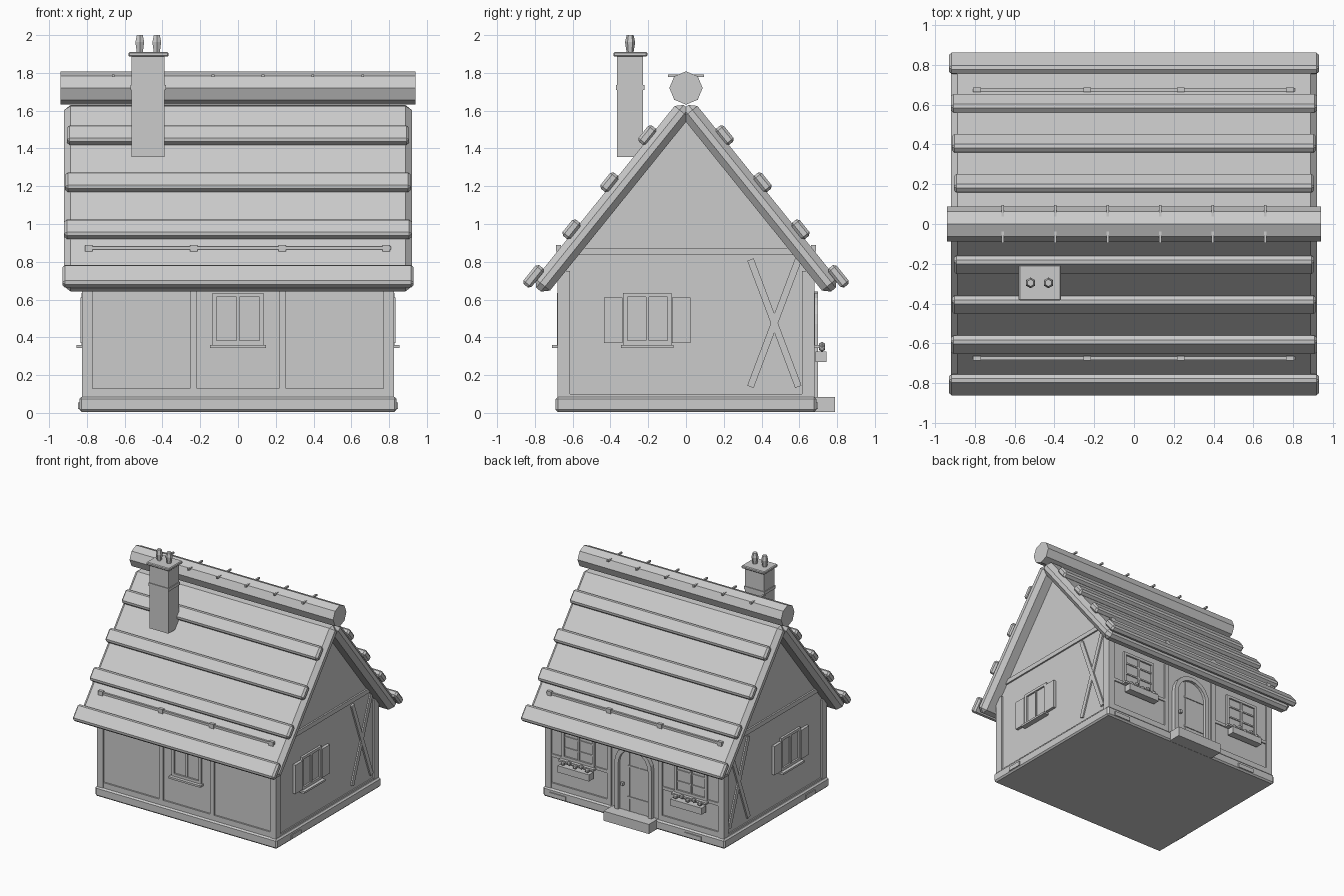
import bpy, bmesh, math
from mathutils import Matrix, Vector

cube = bpy.data.objects.get("Cube")
if cube:
    bpy.data.objects.remove(cube, do_unlink=True)

stone_grey = bpy.data.materials.new("plain_grey")
stone_grey.use_nodes = True
GREY = (0.6, 0.6, 0.6, 1)
stone_grey.diffuse_color = GREY
stone_grey.node_tree.nodes["Principled BSDF"].inputs["Base Color"].default_value = GREY
ID = Matrix.Identity(4)


def finish(name, bm, m=ID):
    bmesh.ops.transform(bm, matrix=m, verts=bm.verts)
    bmesh.ops.recalc_face_normals(bm, faces=bm.faces)
    mesh = bpy.data.meshes.new(name)
    bm.to_mesh(mesh)
    bm.free()
    mesh.materials.append(stone_grey)
    ob = bpy.data.objects.new(name, mesh)
    bpy.context.collection.objects.link(ob)
    return ob


def box(name, x, y, z, m=ID, bevel=0):
    """Box from three (low, high) ranges, optionally chamfered."""
    bm = bmesh.new()
    bmesh.ops.create_cube(bm, size=1)
    for v in bm.verts:
        v.co = Vector([(r[0] + r[1]) / 2 + c * (r[1] - r[0]) for r, c in zip((x, y, z), v.co)])
    if bevel:
        bmesh.ops.bevel(bm, geom=bm.edges[:], offset=bevel, segments=1, affect='EDGES')
    return finish(name, bm, m)


def prism(name, pts, y0, y1, m=ID):
    """Outline in x and z, extruded along y."""
    bm = bmesh.new()
    face = bm.faces.new([bm.verts.new((x, y0, z)) for x, z in pts])
    ext = bmesh.ops.extrude_face_region(bm, geom=[face])["geom"]
    verts = [g for g in ext if isinstance(g, bmesh.types.BMVert)]
    bmesh.ops.translate(bm, verts=verts, vec=(0, y1 - y0, 0))
    if not [f for f in bm.faces if all(abs(v.co.y - y0) < 1e-6 for v in f.verts)]:
        bm.faces.new([v for v in bm.verts if v not in verts])
    return finish(name, bm, m)


def cone(name, r1, r2, depth, sides, m):
    bm = bmesh.new()
    bmesh.ops.create_cone(bm, cap_ends=True, segments=sides, radius1=r1, radius2=r2, depth=depth)
    return finish(name, bm, m)


def wall_frame(angle, dist):
    """Local frame of a wall: x along it, y outward."""
    return Matrix.Rotation(math.radians(angle), 4, 'Z') @ Matrix.Translation((0, dist, 0))


def window(name, m, u, w, shutters=False, box_of_flowers=False, bars=1):
    lo, hi, t = 0.36, 0.635, 0.022
    box(name + "_glass", (u - w, u + w), (-0.01, 0.004), (lo, hi), m)
    for s in (-1, 1):
        box(name + "_jamb", tuple(sorted((u + s * w, u + s * (w - t)))), (0, 0.018), (lo, hi), m)
        if shutters:
            x = tuple(sorted((u + s * (w + 0.002), u + s * (w + 0.1))))
            box(name + "_shutter", x, (0, 0.024), (0.37, 0.61), m)
    for a, b in ((lo, lo + t), (hi - t, hi)):
        box(name + "_rail", (u - w, u + w), (0, 0.018), (a, b), m)
    box(name + "_mullion", (u - 0.008, u + 0.008), (0, 0.015), (lo, hi), m)
    for i in range(bars):
        z = lo + (hi - lo) * (i + 1) / (bars + 1)
        box(name + "_glazing_bar", (u - w, u + w), (0, 0.012), (z - 0.006, z + 0.006), m)
    box(name + "_sill", (u - w - 0.012, u + w + 0.012), (0, 0.045), (lo - 0.016, lo), m)
    if box_of_flowers:
        box(name + "_planter", (u - 0.145, u + 0.145), (0.02, 0.08), (0.27, 0.325), m)
        for i in range(5):
            bm = bmesh.new()
            bmesh.ops.create_icosphere(bm, subdivisions=1, radius=0.02)
            spot = Matrix.Translation((u + (i - 2) * 0.056, 0.055, 0.343 + 0.014 * (i % 2)))
            finish(name + "_flower", bm, m @ spot)


# Foundation, with a few proud stones, and doorstep
box("foundation", (-0.84, 0.84), (-0.69, 0.69), (0.005, 0.085), bevel=0.012)
for x in (0.7, -0.55):
    box("foundation_stone", (x - 0.075, x + 0.075), (0.68, 0.698), (0.02, 0.055))
for s in (-1, 1):
    box("foundation_stone", tuple(sorted((s * 0.83, s * 0.847))), (-0.5, -0.375), (0.02, 0.055))
box("doorstep", (-0.21, 0.21), (0.68, 0.79), (0.005, 0.085))

# House body: gabled outline extruded along the ridge
gable = [(-0.665, 0.06), (0.665, 0.06), (0.665, 0.755), (0, 1.58), (-0.665, 0.755)]
prism("house_walls", gable, -0.81, 0.81, Matrix.Rotation(math.pi / 2, 4, 'Z'))

# Corner posts
for sx in (-1, 1):
    for sy in (-1, 1):
        box("corner_post", tuple(sorted((sx * 0.77, sx * 0.825))),
            tuple(sorted((sy * 0.615, sy * 0.68))), (0.08, 0.75))

# Long walls: posts and sill beams
for name, angle in (("door_wall", 0), ("plain_wall", 180)):
    m = wall_frame(angle, 0.665)
    for s in (-1, 1):
        box(name + "_post", (s * 0.235 - 0.019, s * 0.235 + 0.019), (0, 0.013), (0.085, 0.72), m)
        x = tuple(sorted((s * 0.25, s * 0.78)))
        box(name + "_sill_beam", x, (0, 0.013), (0.085, 0.13), m)
        if angle == 0:
            box(name + "_mid_rail", x, (0, 0.01), (0.345, 0.37), m)
    if angle:
        box(name + "_sill_beam", (-0.25, 0.25), (0, 0.013), (0.085, 0.13), m)
        window("plain_wall_window", m, 0, 0.135, bars=0)
    else:
        for u in (-0.52, 0.52):
            window("door_wall_window", m, u, 0.15, box_of_flowers=True, bars=2)

# Arched door
def arch(r):
    ring = [(r * math.cos(i * math.pi / 10), 0.47 + r * math.sin(i * math.pi / 10)) for i in range(11)]
    return [(r, 0.085)] + ring + [(-r, 0.085)]


m = wall_frame(0, 0.665)
prism("door_frame", arch(0.172) + arch(0.137)[::-1], 0, 0.035, m)
prism("door_panel", arch(0.14), -0.01, 0.012, m)
for x in (-0.047, 0.047):
    box("door_plank_strip", (x - 0.004, x + 0.004), (0, 0.016), (0.085, 0.59), m)
for z in (0.2, 0.46):
    box("door_hinge", (-0.13, 0.06), (0, 0.019), (z - 0.008, z + 0.008), m)
box("door_handle", (0.095, 0.115), (0, 0.035), (0.29, 0.315), m)

# Gable walls: tie beam, crossed braces, shuttered window
for s in (-1, 1):
    m = wall_frame(-90 * s, 0.81)
    box("gable_tie_beam", (-0.665, 0.665), (0, 0.013), (0.835, 0.872), m)
    box("gable_sill_beam", (-0.62, 0.62), (0, 0.01), (0.08, 0.1), m)
    for t in (-1, 1):
        tilt = Matrix.Translation((-s * 0.468, 0, 0.475)) @ Matrix.Rotation(t * 0.36, 4, 'Y')
        box("gable_brace", (-0.018, 0.018), (0, 0.012 + 0.001 * t), (-0.36, 0.36), m @ tilt)
    window("gable_window", m, s * 0.205, 0.128, shutters=True, bars=0)

# Roof slopes with battens and snow rails
SLOPE = math.atan(1.24)
for s in (-1, 1):
    m = Matrix.Translation((0, 0, 1.62)) @ Matrix.Rotation(-s * SLOPE, 4, 'X')

    def span(a, b):
        return tuple(sorted((s * a, s * b)))

    box("roof_slope", (-0.92, 0.92), span(0, 1.243), (-0.05, 0.05), m, bevel=0.034)
    for i, half in enumerate((0.905, 0.915, 0.92, 0.93)):
        d = 0.245 + 0.32 * i
        grow = 0.01 if i == 3 else 0
        box("roof_batten", (-half, half), span(d - 0.055 - grow, d + 0.055 + grow),
            (0.038, 0.093), m, bevel=0.014)
    box("snow_rail", (-0.81, 0.81), (s * 0.675 - 0.008, s * 0.675 + 0.008), (0.865, 0.882))
    for x in (-0.79, -0.235, 0.235, 0.785):
        box("snow_rail_clip", (x - 0.02, x + 0.02), (s * 0.675 - 0.012, s * 0.675 + 0.012), (0.855, 0.89))

# Ridge log and pegs
turn = Matrix.Translation((0, 0, 1.72)) @ Matrix.Rotation(math.pi / 2, 4, 'Y')
cone("ridge_log", 0.088, 0.088, 1.88, 8, turn)
for i in range(6):
    x = -0.66 + 0.264 * i
    box("ridge_peg", (x - 0.007, x + 0.007), (-0.095, 0.095), (1.778, 1.792))

# Chimney with band, cap and two pots
box("chimney_stack", (-0.563, -0.388), (-0.365, -0.227), (1.355, 1.89))
box("chimney_band", (-0.569, -0.382), (-0.371, -0.221), (1.71, 1.735))
box("chimney_cap", (-0.58, -0.367), (-0.385, -0.205), (1.886, 1.91), bevel=0.006)
for x in (-0.52, -0.43):
    cone("chimney_pot_base", 0.018, 0.027, 0.055, 6, Matrix.Translation((x, -0.296, 1.9355)))
    cone("chimney_pot_top", 0.027, 0.018, 0.037, 6, Matrix.Translation((x, -0.296, 1.9815)))
